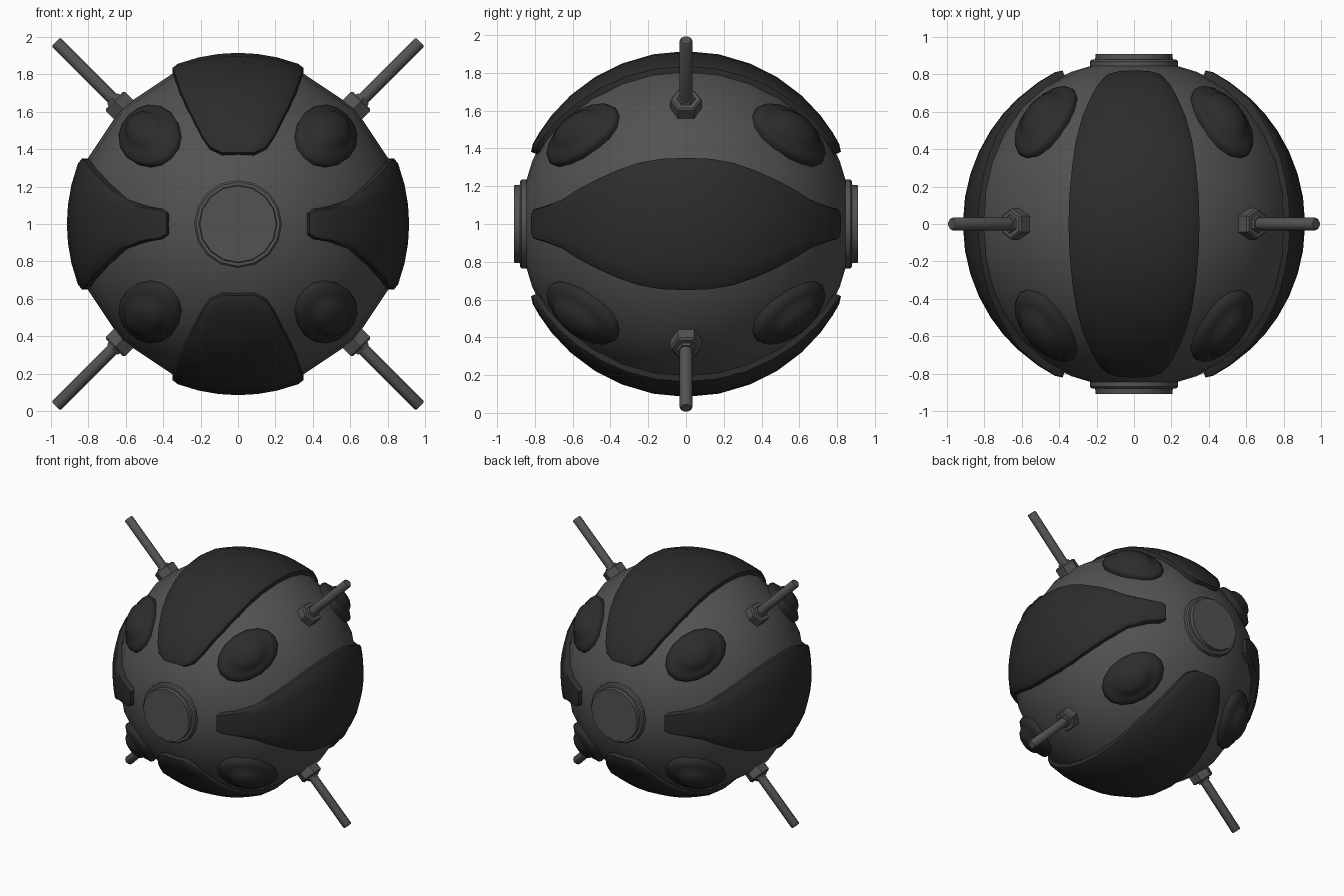
import bpy, bmesh, math
from mathutils import Vector, Matrix

if "Cube" in bpy.data.objects:
    bpy.data.objects.remove(bpy.data.objects["Cube"], do_unlink=True)

CENTRE = Vector((0, 0, 1))
SHELL = 0.88     # radius of the ball
OUTER = 0.915    # radius of the armour surface
INNER = 0.83     # buried edge of raised parts
Y = Vector((0, 1, 0))


def material(name, value):
    mat = bpy.data.materials.new(name)
    mat.use_nodes = True
    colour = (value, value, value, 1)
    mat.diffuse_color = colour
    bsdf = mat.node_tree.nodes["Principled BSDF"]
    bsdf.inputs["Base Color"].default_value = colour
    bsdf.inputs["Roughness"].default_value = 0.7
    return mat


grey = material("steel grey", 0.085)
dark = material("charcoal", 0.025)


def finish(name, bm, mat, angle=40):
    bmesh.ops.remove_doubles(bm, verts=bm.verts, dist=0.0005)
    bmesh.ops.recalc_face_normals(bm, faces=bm.faces)
    mesh = bpy.data.meshes.new(name)
    bm.to_mesh(mesh)
    bm.free()
    mesh.materials.append(mat)
    obj = bpy.data.objects.new(name, mesh)
    obj.location = CENTRE
    bpy.context.collection.objects.link(obj)
    bpy.ops.object.select_all(action="DESELECT")
    obj.select_set(True)
    bpy.context.view_layer.objects.active = obj
    bpy.ops.object.shade_smooth_by_angle(angle=math.radians(angle))
    return obj


def skin(bm, rows, closed=False):
    """Join rows of points with quads."""
    grid = [[bm.verts.new(p) for p in row] for row in rows]
    n = len(grid[0])
    for a, b in zip(grid, grid[1:]):
        for i in range(n if closed else n - 1):
            j = (i + 1) % n
            bm.faces.new((a[i], a[j], b[j], b[i]))
    return grid


def lathe(name, axis, profile, sides, mat, start=0.0):
    """Turn (radius, distance along axis) points about an axis from the centre."""
    bm = bmesh.new()
    side = axis.cross(Y if abs(axis.y) < 0.9 else Vector((0, 0, 1))).normalized()
    up = axis.cross(side)
    angles = [start + math.tau * i / sides for i in range(sides)]
    rows = [[axis * d + (up * math.cos(a) + side * math.sin(a)) * r for a in angles]
            for r, d in profile]
    grid = skin(bm, rows, closed=True)
    bm.faces.new(grid[-1])
    return finish(name, bm, mat)


# Ball, with its poles at front and back
bm = bmesh.new()
bmesh.ops.create_uvsphere(bm, u_segments=16, v_segments=16, radius=SHELL,
                          matrix=Matrix.Rotation(math.pi / 2, 4, "X"))
finish("ball_shell", bm, grey, 60)


# Armour plates wrapping from front to back
def armour(name, out, half_profile):
    side = Y.cross(out)
    stations = [(-t, w) for t, w in reversed(half_profile)] + half_profile[1:]
    stations = [stations[0]] + stations + [stations[-1]]
    last = len(stations) - 1
    columns = [-1, -1, -0.92, -0.6, -0.3, 0, 0.3, 0.6, 0.92, 1, 1]
    rows = []
    for i, (deg, w) in enumerate(stations):
        t = math.radians(deg)
        row = []
        for j, u in enumerate(columns):
            if i in (0, last) or j in (0, len(columns) - 1):
                radius = INNER
            elif i in (1, last - 1) or abs(u) == 1:
                radius = OUTER - 0.01
            else:
                radius = OUTER
            x = u * w
            row.append(side * x + (out * math.cos(t) + Y * math.sin(t))
                       * math.sqrt(radius ** 2 - x ** 2))
        rows.append(row)
    bm = bmesh.new()
    skin(bm, rows)
    finish(name, bm, dark)


broad = [(0, 0.35), (11, 0.345), (22, 0.33), (32, 0.31), (42, 0.275),
         (51, 0.23), (58, 0.19), (62.5, 0.15), (65, 0.085)]
tapered = [(0, 0.35), (9, 0.345), (17, 0.325), (25, 0.285), (33, 0.235),
           (40, 0.185), (47, 0.13), (56, 0.095), (62.5, 0.08), (65, 0.055)]
for name, out, shape in (("top", (0, 0, 1), broad), ("bottom", (0, 0, -1), broad),
                         ("left", (1, 0, 0), tapered), ("right", (-1, 0, 0), tapered)):
    armour(name + "_armour", Vector(out), shape)


# Oval domed pods, four at the front and four at the back
def pod(name, normal):
    along = (Y - normal * normal.y).normalized()
    across = normal.cross(along)
    rings = [(1, -0.04), (1, 0.012), (0.93, 0.03), (0.75, 0.04), (0.6, 0.048),
             (0.5, 0.07), (0.3, 0.085), (0.1, 0.09)]
    rows = []
    for r, h in rings:
        row = []
        for i in range(16):
            a = math.tau * i / 16
            p = normal * SHELL + (along * 0.25 * math.cos(a) + across * 0.17 * math.sin(a)) * r
            row.append(p.normalized() * (SHELL + h))
        rows.append(row)
    bm = bmesh.new()
    grid = skin(bm, rows, closed=True)
    bm.faces.new(grid[-1])
    finish(name, bm, dark, 50)


for sy, end in ((-1, "front"), (1, "back")):
    # Stepped round cap
    lathe(end + "_cap", Y * sy,
          [(0.235, 0.78), (0.235, 0.87), (0.225, 0.88), (0.208, 0.88), (0.205, 0.91)], 16, grey)
    for sx, flank in ((1, "left"), (-1, "right")):
        for sz, level in ((1, "upper"), (-1, "lower")):
            pod(f"{end}_{level}_{flank}_pod",
                Vector((0.48 * sx, 0.56 * sy, 0.48 * sz)).normalized())

# Diagonal rods in hexagonal sockets
for sx, flank in ((1, "left"), (-1, "right")):
    for sz, level in ((1, "upper"), (-1, "lower")):
        axis = Vector((sx, 0, sz)).normalized()
        lathe(f"{level}_{flank}_socket", axis,
              [(0.085, 0.82), (0.085, 0.925), (0.075, 0.935), (0.05, 0.935), (0.045, 0.95)],
              6, grey)
        lathe(f"{level}_{flank}_rod", axis,
              [(0.034, 0.85), (0.034, 1.37), (0.028, 1.378)], 10, grey)
